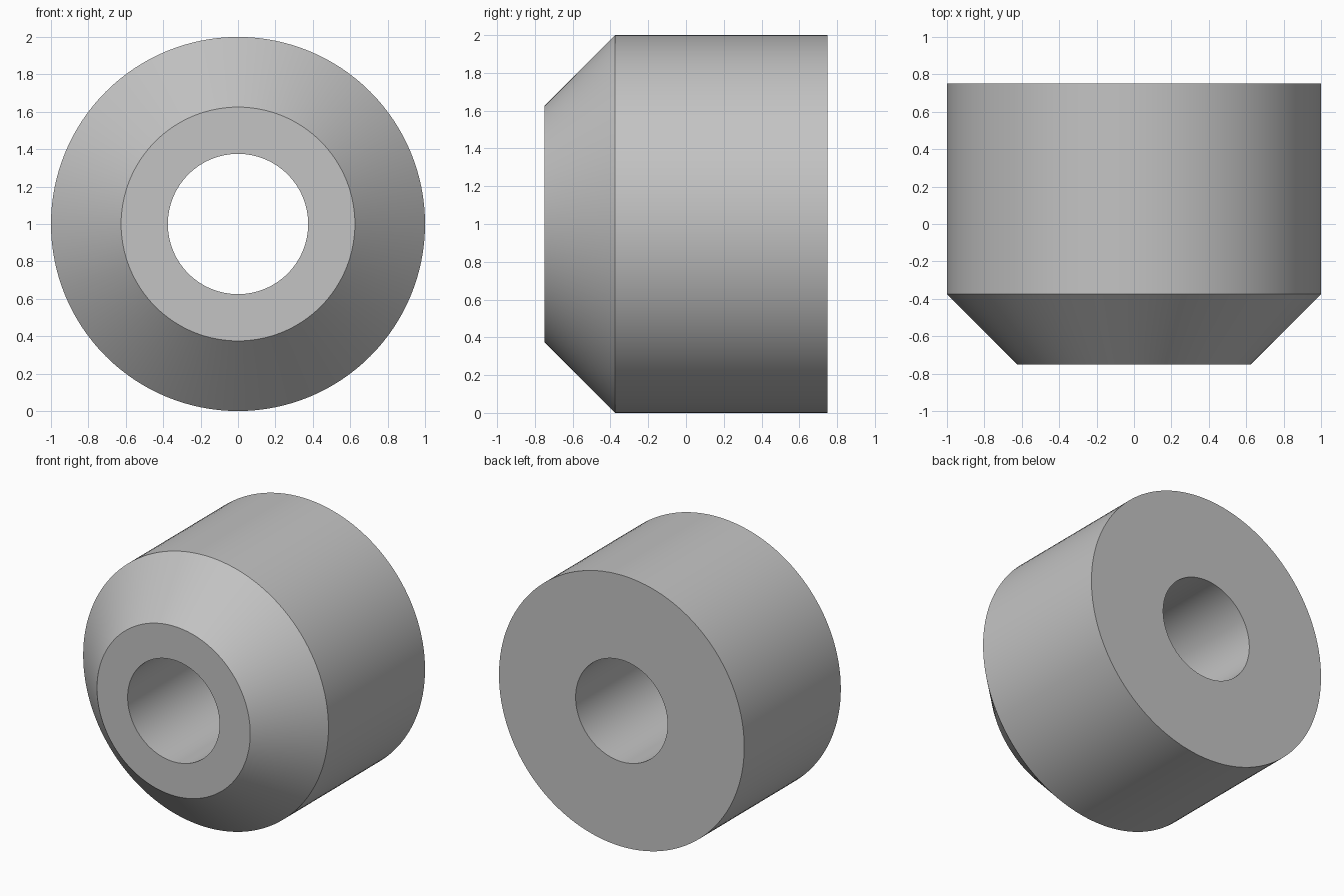
import bpy
import bmesh
import math

cube = bpy.data.objects.get("Cube")
if cube:
    bpy.data.objects.remove(cube, do_unlink=True)

SEGMENTS = 128
# Closed cross-section as (radius, y): bore, front rim, chamfer, outer wall, back
PROFILE = [(0.375, -0.75), (0.625, -0.75), (1.0, -0.375), (1.0, 0.75), (0.375, 0.75)]

# Plain grey material
grey = bpy.data.materials.new("plain grey")
grey.use_nodes = True
colour = (0.55, 0.55, 0.55, 1.0)
grey.diffuse_color = colour
grey.node_tree.nodes["Principled BSDF"].inputs["Base Color"].default_value = colour

# Chamfered bushing, turned around the front-to-back axis
bm = bmesh.new()
rings = []
for i in range(SEGMENTS):
    a = math.tau * i / SEGMENTS
    rings.append([bm.verts.new((r * math.cos(a), y, 1 + r * math.sin(a))) for r, y in PROFILE])
for i, ring in enumerate(rings):
    following = rings[(i + 1) % SEGMENTS]
    for j in range(len(PROFILE)):
        k = (j + 1) % len(PROFILE)
        bm.faces.new((ring[j], ring[k], following[k], following[j]))
bmesh.ops.recalc_face_normals(bm, faces=bm.faces)

mesh = bpy.data.meshes.new("chamfered_bushing")
bm.to_mesh(mesh)
bm.free()
mesh.materials.append(grey)
bushing = bpy.data.objects.new("chamfered_bushing", mesh)
bpy.context.collection.objects.link(bushing)

# Smooth round walls with crisp rims
bpy.ops.object.select_all(action="DESELECT")
bushing.select_set(True)
bpy.context.view_layer.objects.active = bushing
bpy.ops.object.shade_smooth_by_angle(angle=math.radians(30))
